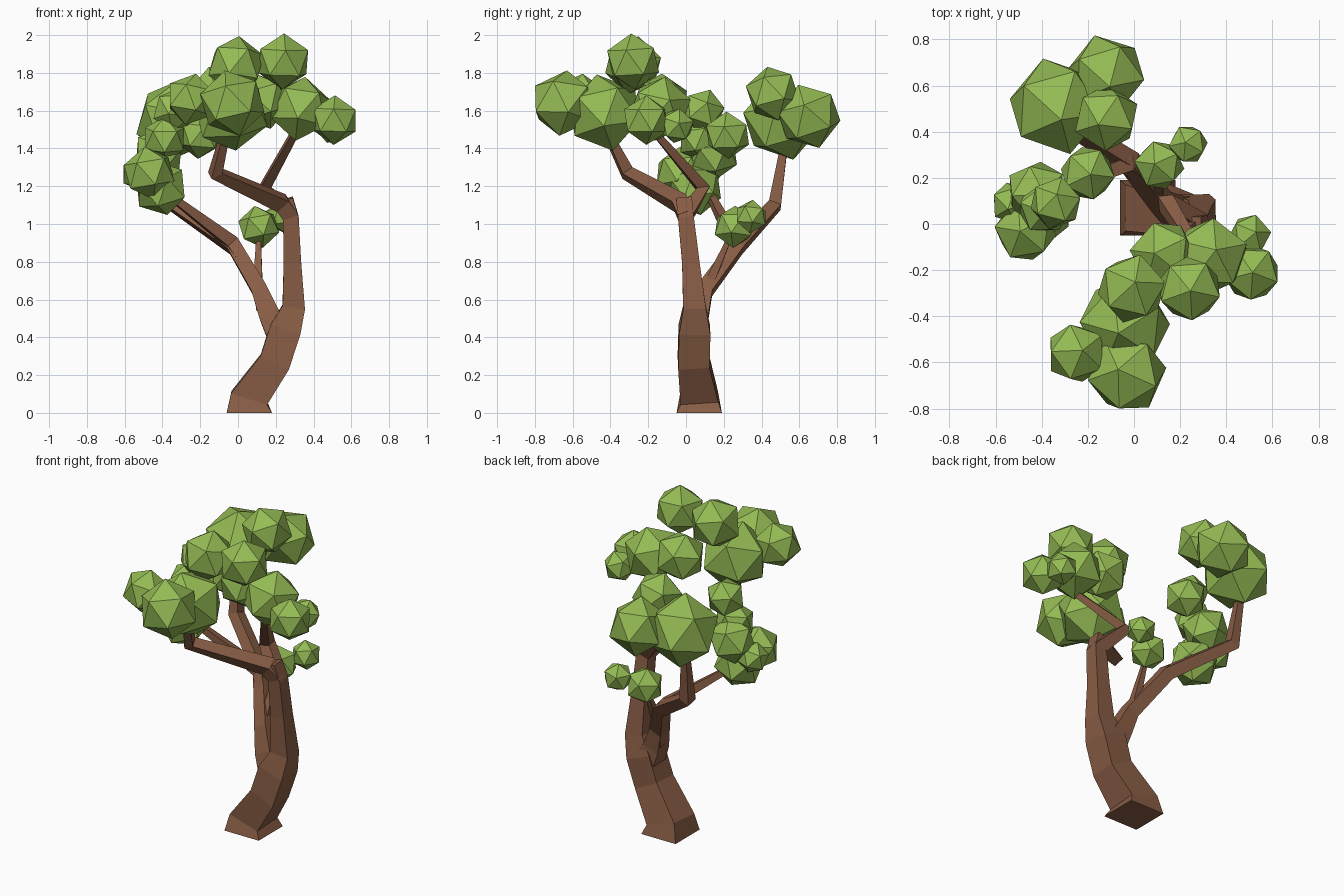
import bpy, bmesh, math, random
from mathutils import Vector, Matrix, Euler

if "Cube" in bpy.data.objects:
    bpy.data.objects.remove(bpy.data.objects["Cube"])

random.seed(4)

def material(name, rgb):
    m = bpy.data.materials.new(name)
    m.diffuse_color = (*rgb, 1)
    m.use_nodes = True
    m.node_tree.nodes["Principled BSDF"].inputs["Base Color"].default_value = m.diffuse_color
    return m

BARK = material("brown bark", (0.25, 0.11, 0.06))
LEAF = material("leaf green", (0.30, 0.50, 0.09))

def finish(bm, name, mat):
    bmesh.ops.recalc_face_normals(bm, faces=bm.faces)
    me = bpy.data.meshes.new(name)
    bm.to_mesh(me)
    bm.free()
    me.materials.append(mat)
    ob = bpy.data.objects.new(name, me)
    bpy.context.collection.objects.link(ob)

def limb(name, pts):
    """Square tapered tube through (x, y, z, half width) points."""
    bm = bmesh.new()
    P = [Vector(p[:3]) for p in pts]
    dirs = [(b - a).normalized() for a, b in zip(P, P[1:])]
    rings, prev = [], Vector((0, 0, 1))
    u, v = Vector((1, 0, 0)), Vector((0, 1, 0))
    for i, p in enumerate(P):
        t = (dirs[max(i - 1, 0)] + dirs[min(i, len(dirs) - 1)]).normalized()
        q = prev.rotation_difference(t)
        u, v, prev = q @ u, q @ v, t
        w = pts[i][3]
        rings.append([bm.verts.new(p + u * a * w + v * b * w)
                      for a, b in ((-1, -1), (1, -1), (1, 1), (-1, 1))])
    for r, s in zip(rings, rings[1:]):
        for k in range(4):
            n = (k + 1) % 4
            bm.faces.new((r[k], r[n], s[n], s[k]))
    bm.faces.new(rings[0][::-1])
    bm.faces.new(rings[-1])
    finish(bm, name, BARK)

# trunk and limbs
limb("trunk", [(.06, .07, 0, .12), (.06, .07, .08, .1), (.195, .04, .27, .083),
               (.25, .045, .44, .083), (.295, .045, .56, .06),
               (.288, .025, .8, .046), (.28, 0, 1.03, .042), (.25, -.01, 1.13, .042)])
limb("back_limb", [(.225, .05, .4, .068), (.165, .065, .52, .055), (.115, .1, .65, .042),
                   (-.02, .27, .88, .038), (-.34, .47, 1.1, .034), (-.36, .52, 1.42, .018)])
limb("left_limb", [(.05, .19, .78, .028), (-.03, .26, .9, .034), (-.36, .13, 1.15, .018)])
limb("small_shoot", [(.135, .08, .56, .04), (.105, .12, .68, .025), (.11, .245, .96, .01)])
limb("front_limb", [(.28, 0, 1.04, .042), (.23, -.03, 1.11, .042),
                    (-.12, -.31, 1.27, .032), (-.07, -.41, 1.47, .02)])
limb("right_limb", [(.28, 0, 1.05, .04), (.14, .09, 1.19, .034), (.3, -.16, 1.48, .018)])

# leaf clumps: (x, y, z, radius) icosahedra grouped by limb
CLUMPS = {
    "back_leaves": [(-.335, .51, 1.55, .208), (-.12, .65, 1.57, .168), (-.12, .46, 1.69, .142)],
    "left_leaves": [(-.47, -.03, 1.27, .135), (-.41, .05, 1.19, .142), (-.53, .09, 1.27, .09),
                    (-.42, .14, 1.37, .135), (-.39, .07, 1.45, .115), (-.34, .09, 1.6, .112),
                    (-.2, .22, 1.47, .12)],
    "front_leaves": [(-.03, -.65, 1.64, .17), (-.25, -.56, 1.66, .132), (-.04, -.43, 1.59, .198),
                     (-.01, -.28, 1.84, .15)],
    "right_leaves": [(.24, -.28, 1.86, .142), (.33, -.14, 1.61, .165), (.13, -.13, 1.65, .145),
                     (.51, -.21, 1.55, .125), (.5, -.05, 1.52, .092)],
    "shoot_leaves": [(.11, .255, .985, .108), (.235, .345, 1.04, .085)],
}
for name, balls in CLUMPS.items():
    bm = bmesh.new()
    for x, y, z, r in balls:
        rot = Euler((random.uniform(-.3, .3), random.uniform(-.3, .3),
                     random.uniform(0, math.tau))).to_matrix().to_4x4()
        bmesh.ops.create_icosphere(bm, subdivisions=1, radius=r * 1.05,
                                   matrix=Matrix.Translation((x, y, z)) @ rot)
    finish(bm, name, LEAF)
